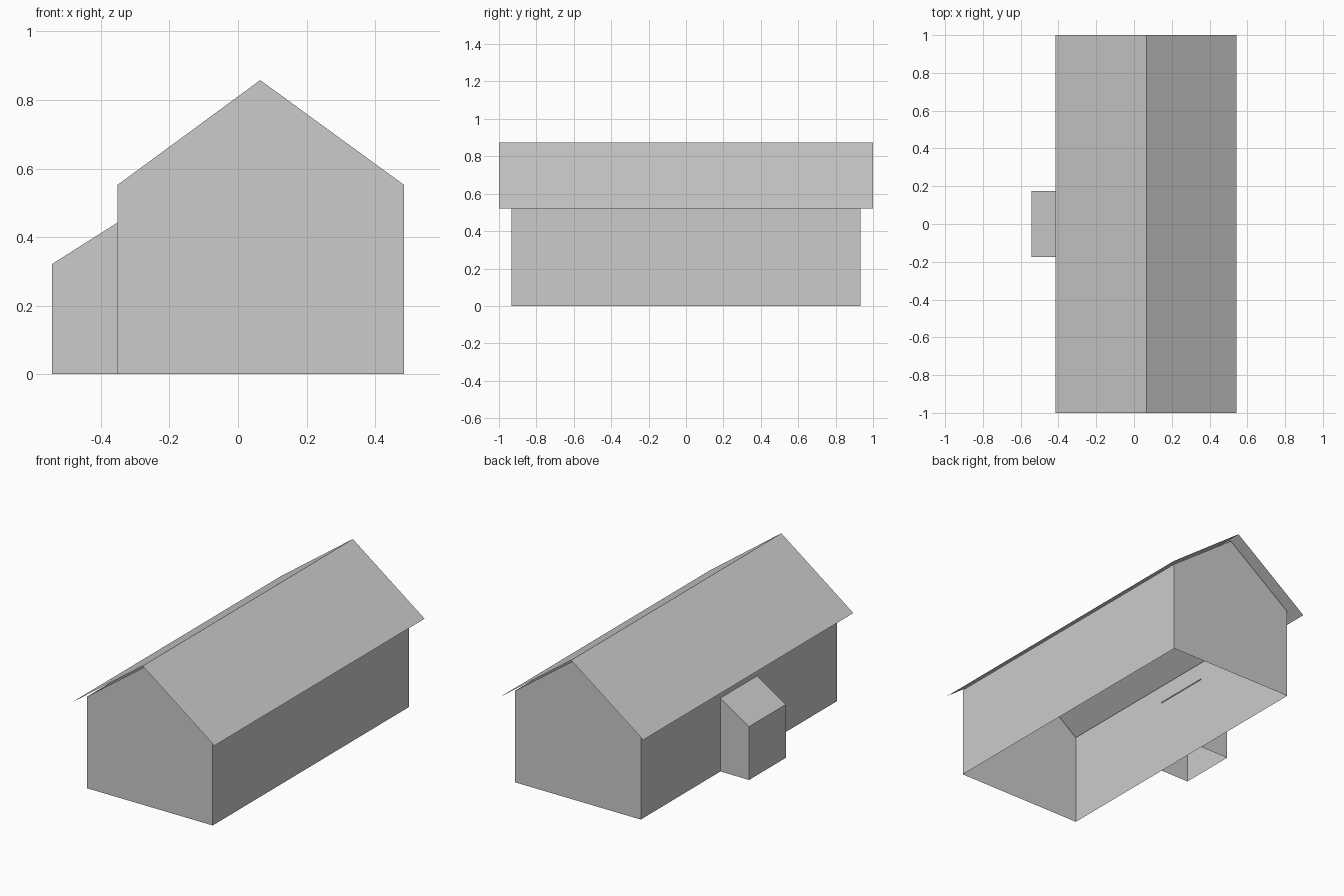
import bpy
import bmesh

if "Cube" in bpy.data.objects:
    bpy.data.objects.remove(bpy.data.objects["Cube"])

grey = bpy.data.materials.new("light_grey")
grey.diffuse_color = (0.6, 0.6, 0.6, 1)
grey.use_nodes = True
grey.node_tree.nodes["Principled BSDF"].inputs["Base Color"].default_value = grey.diffuse_color


def build(name, strips, ends=()):
    """Sheets swept along y: strips = ((x, z) path, half length); ends = (profile, y)."""
    bm = bmesh.new()
    for path, half in strips:
        for (xa, za), (xb, zb) in zip(path, path[1:]):
            pts = ((xa, -half, za), (xa, half, za), (xb, half, zb), (xb, -half, zb))
            bm.faces.new([bm.verts.new(p) for p in pts])
    for profile, y in ends:
        bm.faces.new([bm.verts.new((x, y, z)) for x, z in profile])
    bmesh.ops.remove_doubles(bm, verts=bm.verts, dist=0.0005)
    bmesh.ops.recalc_face_normals(bm, faces=bm.faces)
    # open sheets: make every face point away from the inside of the building
    cx = sum(v.co.x for v in bm.verts) / len(bm.verts)
    for f in bm.faces:
        c = f.calc_center_median()
        out = f.normal.x * (c.x - cx) + f.normal.y * c.y + f.normal.z * 0.3
        if out < 0:
            f.normal_flip()
    mesh = bpy.data.meshes.new(name)
    bm.to_mesh(mesh)
    bm.free()
    mesh.materials.append(grey)
    bpy.context.collection.objects.link(bpy.data.objects.new(name, mesh))


RIDGE = 0.065
LEFT, RIGHT, WALL_Y = -0.352, 0.485, 0.933

# House walls: two long walls and two gables, open underneath
gable = [(LEFT, 0), (RIGHT, 0), (RIGHT, 0.552), (RIDGE, 0.858), (LEFT, 0.552)]
build("house_walls",
      [([(x, 0), (x, 0.552)], WALL_Y) for x in (LEFT, RIGHT)],
      [(gable, y) for y in (-WALL_Y, WALL_Y)])

# Thin overhanging roof sheets
build("house_roof", [([(-0.415, 0.522), (RIDGE, 0.874), (0.543, 0.522)], 1.0)])

# Porch: outer wall, two cheeks, sloping roof running just into the house wall
cheek = [(-0.543, 0), (LEFT, 0), (LEFT, 0.442), (-0.543, 0.321)]
build("porch_walls",
      [([(-0.543, 0), (-0.543, 0.321)], 0.175)],
      [(cheek, y) for y in (-0.175, 0.175)])
build("porch_roof", [([(-0.543, 0.321), (LEFT + 0.004, 0.4445)], 0.175)])
